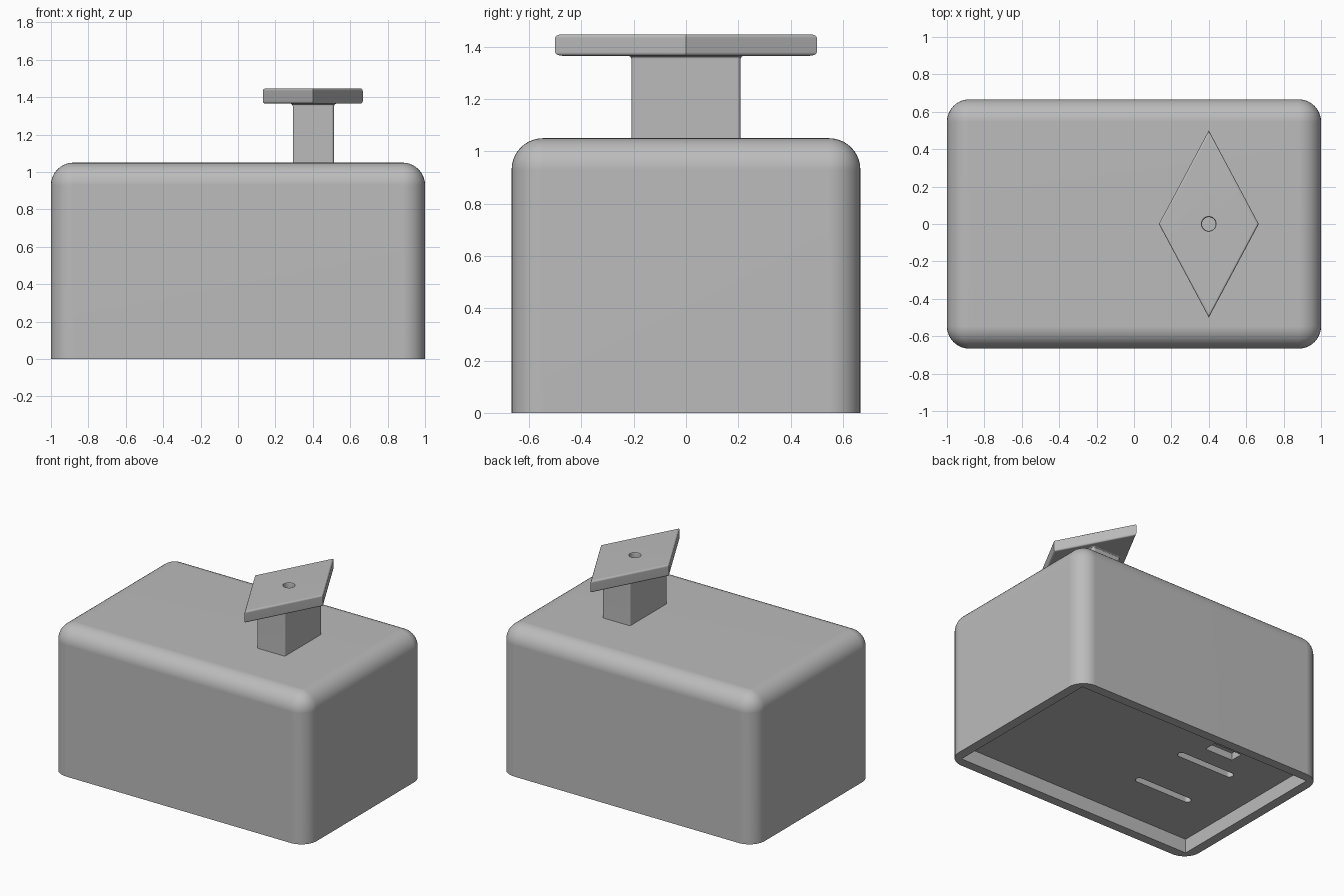
import bpy, bmesh, math
from mathutils import Matrix

if "Cube" in bpy.data.objects:
    bpy.data.objects.remove(bpy.data.objects["Cube"], do_unlink=True)

grey = bpy.data.materials.new("plain grey")
grey.use_nodes = True
COLOUR = (0.5, 0.5, 0.5, 1)
grey.diffuse_color = COLOUR
grey.node_tree.nodes["Principled BSDF"].inputs["Base Color"].default_value = COLOUR


def make(name, bm):
    bmesh.ops.recalc_face_normals(bm, faces=bm.faces)
    mesh = bpy.data.meshes.new(name)
    bm.to_mesh(mesh)
    bm.free()
    mesh.materials.append(grey)
    obj = bpy.data.objects.new(name, mesh)
    bpy.context.collection.objects.link(obj)
    return obj


def box(size, centre):
    bm = bmesh.new()
    bmesh.ops.create_cube(bm, size=1, matrix=Matrix.Translation(centre) @ Matrix.Diagonal((*size, 1)))
    return bm


def bevel(bm, edges, radius, segments):
    bmesh.ops.bevel(bm, geom=edges, offset=radius, segments=segments, profile=0.5, affect='EDGES')


def upright(edge):
    a, b = edge.verts
    return abs(a.co.z - b.co.z) > 0.01


def loft(rings):
    """Closed skin through a stack of equal-sized point rings."""
    bm = bmesh.new()
    loops = [[bm.verts.new(p) for p in ring] for ring in rings]
    for low, high in zip(loops, loops[1:]):
        for i in range(len(low)):
            j = (i + 1) % len(low)
            bm.faces.new((low[i], low[j], high[j], high[i]))
    bm.faces.new(loops[0][::-1])
    bm.faces.new(loops[-1])
    return bm


def rounded_ring(cx, cy, hx, hy, r, z, steps=6):
    ring = []
    for q, (sx, sy) in enumerate(((1, 1), (-1, 1), (-1, -1), (1, -1))):
        for i in range(steps + 1):
            a = math.pi / 2 * (q + i / steps)
            ring.append((cx + sx * (hx - r) + r * math.cos(a), cy + sy * (hy - r) + r * math.sin(a), z))
    return ring


def cut(obj, cutter):
    cutter.hide_render = True
    mod = obj.modifiers.new("cut", 'BOOLEAN')
    mod.operation, mod.solver, mod.object = 'DIFFERENCE', 'EXACT', cutter
    bpy.context.view_layer.objects.active = obj
    bpy.ops.object.modifier_apply(modifier=mod.name)
    bpy.data.objects.remove(cutter, do_unlink=True)


def smooth(obj):
    bpy.ops.object.select_all(action='DESELECT')
    obj.select_set(True)
    bpy.context.view_layer.objects.active = obj
    bpy.ops.object.shade_smooth_by_angle(angle=math.radians(30))
    obj.modifiers.new("flat faces stay flat", 'WEIGHTED_NORMAL').keep_sharp = True


# Body: block with rounded sides and top, square bottom rim
HEIGHT, FLOOR = 1.05, 0.1
bm = box((2, 1.333, HEIGHT), (0, 0, HEIGHT / 2))
bevel(bm, [e for e in bm.edges if upright(e) or e.verts[0].co.z > 0.5], 0.12, 10)
body = make("body", bm)

# Recessed underside with two long slots and a short pocket
cut(body, make("recess_cutter", box((1.867, 1.2, 2 * FLOOR), (0, 0, 0))))
for y in (-0.21, 0.21):
    rings = [rounded_ring(-0.42, y, 0.225, 0.026, 0.025, z) for z in (0.05, FLOOR + 0.06)]
    cut(body, make("slot_cutter", loft(rings)))
cut(body, make("pocket_cutter", box((0.22, 0.09, 0.1), (-0.4, 0.41, FLOOR))))
smooth(body)

# Stem: rounded post flaring into the plate
PLATE_LOW, PLATE_TOP, STEM_X = 1.365, 1.447, 0.4
flare = ((0, HEIGHT - 0.02), (0, PLATE_LOW - 0.013), (0.004, PLATE_LOW - 0.004), (0.013, PLATE_LOW + 0.002))
stem = make("stem", loft([rounded_ring(STEM_X + 0.003, 0, 0.11 + o, 0.208 + o, 0.013 + o, z) for o, z in flare]))
smooth(stem)

# Diamond plate with softened rims and a small dimple
corners = ((0.267, 0), (0, 0.5), (-0.267, 0), (0, -0.5))
bm = loft([[(STEM_X + x, y, z) for x, y in corners] for z in (PLATE_LOW, PLATE_TOP)])
bevel(bm, [e for e in bm.edges if not upright(e)], 0.013, 4)
plate = make("diamond_plate", bm)
dimple = ((0.037, -0.05), (0.037, -0.01), (0.04, -0.003), (0.047, 0), (0.047, 0.02))
cut(plate, make("dimple_cutter", loft([rounded_ring(STEM_X, 0, r, r, r * 0.99, PLATE_TOP + z) for r, z in dimple])))
smooth(plate)
